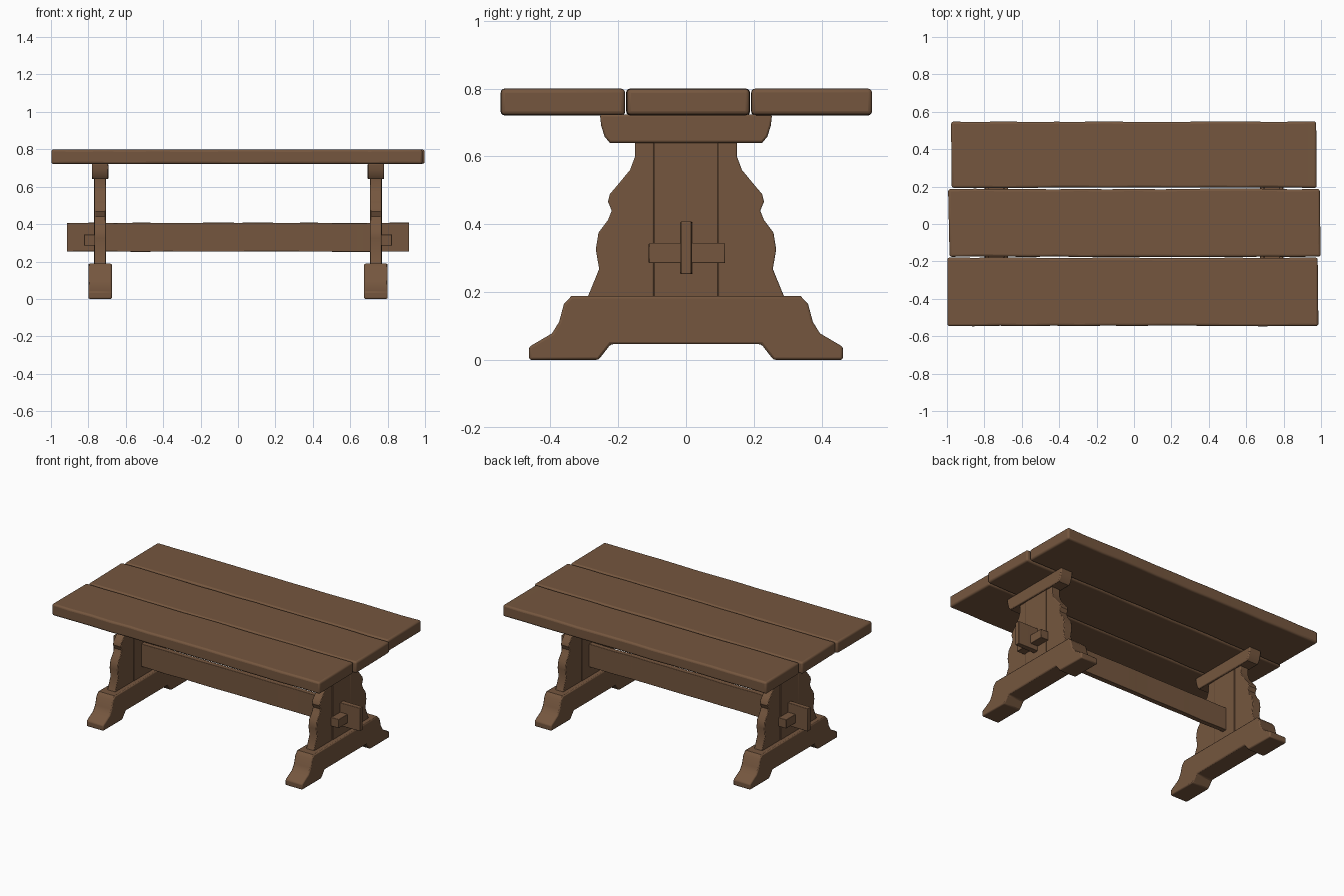
import bpy, bmesh, random

if "Cube" in bpy.data.objects:
    bpy.data.objects.remove(bpy.data.objects["Cube"])

random.seed(4)
wood = bpy.data.materials.new("brown wood")
wood.diffuse_color = (0.178, 0.094, 0.049, 1)
wood.use_nodes = True
wood.node_tree.nodes["Principled BSDF"].inputs["Base Color"].default_value = wood.diffuse_color


def finish(bm, name, bevel, segments=2):
    bmesh.ops.recalc_face_normals(bm, faces=bm.faces[:])
    me = bpy.data.meshes.new(name)
    bm.to_mesh(me)
    bm.free()
    me.materials.append(wood)
    ob = bpy.data.objects.new(name, me)
    bpy.context.collection.objects.link(ob)
    if bevel:
        mod = ob.modifiers.new("worn edges", 'BEVEL')
        mod.width = bevel
        mod.segments = segments
        mod.limit_method = 'ANGLE'
        mod.angle_limit = 0.9
    bpy.context.view_layer.objects.active = ob
    ob.select_set(True)
    bpy.ops.object.shade_smooth_by_angle(angle=0.6)
    ob.select_set(False)
    return ob


def slab(name, pts, x0, x1, bevel):
    """Extrude a (y, z) outline from x0 to x1."""
    bm = bmesh.new()
    f = bm.faces.new([bm.verts.new((x0, y, z)) for y, z in pts])
    r = bmesh.ops.extrude_face_region(bm, geom=[f])
    for v in r["geom"]:
        if isinstance(v, bmesh.types.BMVert):
            v.co.x = x1
    return finish(bm, name, bevel)


def hewn(name, x0, x1, y0, y1, z0, z1, bevel, wob, skew=(0, 0), n=14):
    """Long board built from cross-sections with slightly uneven edges."""
    bm = bmesh.new()
    rings = []
    for i in range(n + 1):
        t = i / n
        x = x0 + (x1 - x0) * t
        j = [random.uniform(0, wob) for _ in range(4)]
        dx = skew[0] * (1 - t) + skew[1] * t
        a, b = y0 + j[0], y1 - j[1]
        zl, zh = z0 + j[2] * 0.6, z1 - j[3] * 0.6
        ring = [(x + dx, a, zl), (x, b, zl), (x, b, zh), (x + dx, a, zh)]
        rings.append([bm.verts.new(c) for c in ring])
    for p, q in zip(rings, rings[1:]):
        for k in range(4):
            bm.faces.new((p[k], p[(k + 1) % 4], q[(k + 1) % 4], q[k]))
    bm.faces.new(rings[0])
    bm.faces.new(rings[-1])
    return finish(bm, name, bevel, 3)


def mirrored(half):
    return half + [(-y, z) for y, z in reversed(half)]


# table top planks
hewn("front_plank", -0.998, 0.982, -0.547, -0.179, 0.72, 0.80, 0.012, 0.004, (0, 0.004))
hewn("middle_plank", -0.994, 0.993, -0.177, 0.189, 0.72, 0.80, 0.012, 0.004, (0.008, 0.005))
hewn("back_plank", -0.978, 0.974, 0.192, 0.549, 0.72, 0.80, 0.012, 0.004, (0.003, 0.003))

# stretcher beam running through both legs
hewn("stretcher_beam", -0.915, 0.915, -0.018, 0.02, 0.251, 0.408, 0.003, 0.005)

# outlines of the leg parts (y, z)
foot = mirrored([(0.24, 0.046), (0.258, 0.0), (0.463, 0.0), (0.463, 0.038),
                 (0.395, 0.078), (0.374, 0.112), (0.36, 0.165), (0.338, 0.188)])
foot[0], foot[-1] = (0.222, 0.046), (-0.222, 0.046)
foot = foot[:8] + foot[8:]
scroll = [(0.15, 0.65), (0.15, 0.6), (0.165, 0.56), (0.202, 0.515), (0.225, 0.488),
          (0.23, 0.466), (0.219, 0.44), (0.23, 0.412), (0.258, 0.375), (0.266, 0.325),
          (0.256, 0.268), (0.292, 0.18)]
cleat = mirrored([(0.225, 0.64), (0.24, 0.658), (0.25, 0.69), (0.254, 0.724)])

for s, side in ((-1, "left"), (1, "right")):
    c = s * 0.737
    slab(side + "_foot", foot, c - 0.063, c + 0.063, 0.007)
    slab(side + "_cleat", cleat, c - 0.044, c + 0.044, 0.006)
    # upright: centre board with a scrolled board on each side
    slab(side + "_centre_board", [(-0.095, 0.18), (0.095, 0.18), (0.095, 0.65), (-0.095, 0.65)],
         c - 0.032, c + 0.032, 0.003)
    for k, part in ((-1, "front"), (1, "back")):
        pts = [(k * y, z) for y, z in scroll] + [(k * 0.095, 0.18), (k * 0.095, 0.65)]
        slab(side + "_scroll_board_" + part, pts, c - 0.030, c + 0.030, 0.004)
    # locking wedge through the beam end
    w = sorted((s * 0.765, s * 0.823))
    slab(side + "_wedge", [(-0.11, 0.285), (0.115, 0.285), (0.115, 0.344), (-0.11, 0.344)],
         w[0], w[1], 0.003)
